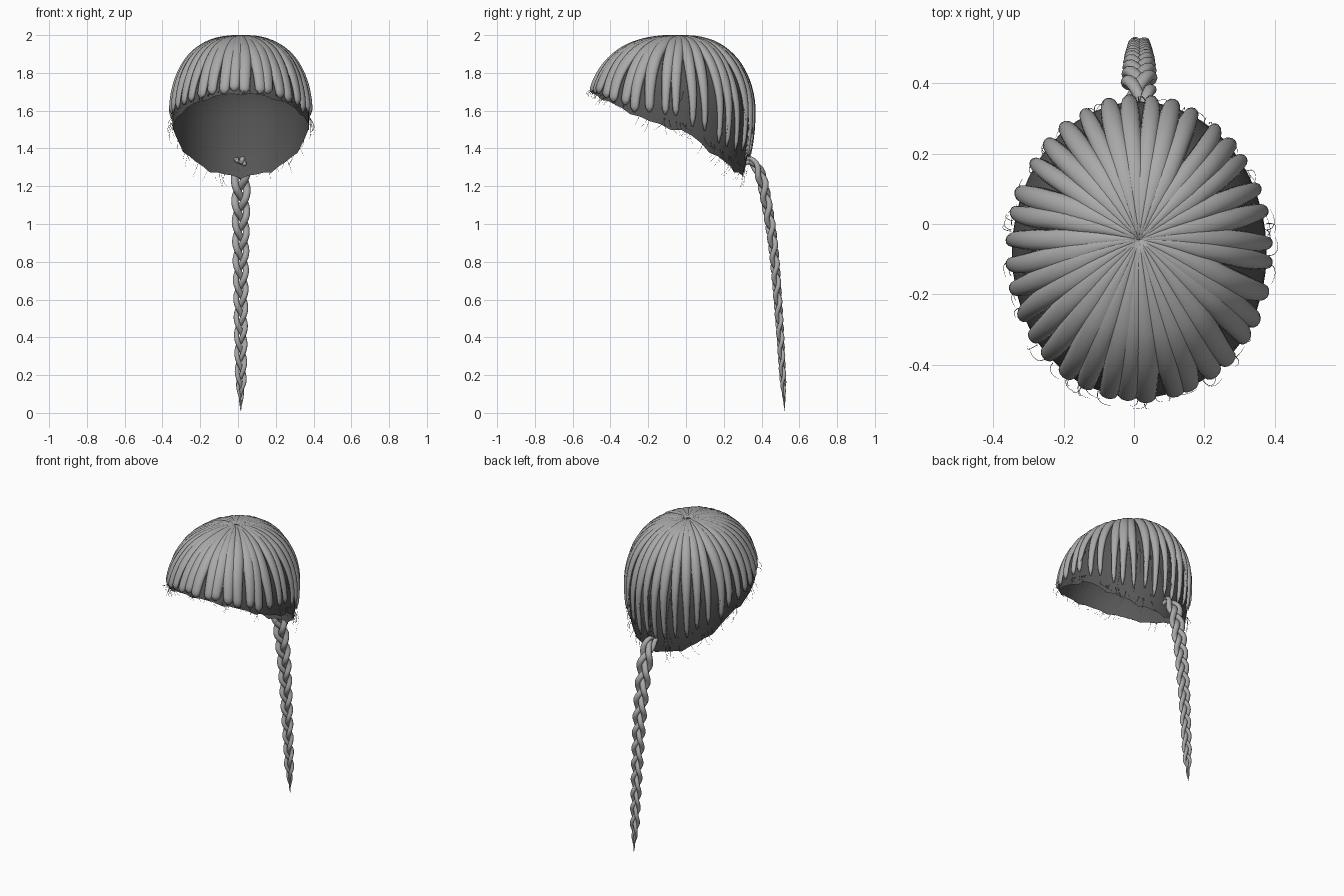
import bpy
import bmesh
import random
from math import sin, cos, pi, tau
from mathutils import Vector

random.seed(4)
cube = bpy.data.objects.get("Cube")
if cube:
    bpy.data.objects.remove(cube)


def material(name, value):
    mat = bpy.data.materials.new(name)
    mat.use_nodes = True
    colour = (value, value, value, 1)
    mat.diffuse_color = colour
    bsdf = mat.node_tree.nodes["Principled BSDF"]
    bsdf.inputs["Base Color"].default_value = colour
    bsdf.inputs["Roughness"].default_value = 0.8
    return mat


hair_grey = material("hair grey", 0.40)
scalp_grey = material("dark scalp grey", 0.095)


def finish(name, bm, mat):
    bmesh.ops.recalc_face_normals(bm, faces=bm.faces)
    for face in bm.faces:
        face.smooth = True
    mesh = bpy.data.meshes.new(name)
    bm.to_mesh(mesh)
    bm.free()
    mesh.materials.append(mat)
    obj = bpy.data.objects.new(name, mesh)
    bpy.context.collection.objects.link(obj)
    return obj


def sweep(bm, points, normals, widths, heights, sides, underside=1.0):
    """Sweep an elliptical section along a path; underside scales its lower half."""
    rings = []
    last = len(points) - 1
    for i, p in enumerate(points):
        tangent = (points[min(i + 1, last)] - points[max(i - 1, 0)]).normalized()
        across = tangent.cross(normals[i]).normalized()
        up = across.cross(tangent)
        ring = []
        for k in range(sides):
            rise = sin(tau * k / sides)
            rise *= heights[i] * (underside if rise < 0 else 1)
            ring.append(bm.verts.new(p + across * widths[i] * cos(tau * k / sides) + up * rise))
        rings.append(ring)
    for a, b in zip(rings, rings[1:]):
        for k in range(sides):
            n = (k + 1) % sides
            bm.faces.new((a[k], a[n], b[n], b[k]))
    bm.faces.new(rings[0][::-1])
    bm.faces.new(rings[-1])


# Head shape: a full-shouldered dome, longer below its widest level, cut by a sloping rim
CENTRE = Vector((0.015, -0.08, 1.58))
RX, RY, RTOP, RLOW = 0.362, 0.428, 0.408, 0.66
RIM = [(-0.52, 1.70), (-0.2, 1.54), (0.0, 1.485), (0.31, 1.24)]


def dome(phi, theta):
    c, s = cos(theta), max(sin(theta), 0) ** 0.84
    shift = 0.035 * max(c, 0) ** 4
    return CENTRE + Vector((RX * s * cos(phi), RY * s * sin(phi) + shift,
                            c * (RTOP if c > 0 else RLOW)))


def dome_normal(phi, theta):
    d = dome(phi, theta) - CENTRE
    height = RTOP if d.z > 0 else RLOW
    return Vector((d.x / RX ** 2, d.y / RY ** 2, d.z / height ** 2)).normalized()


def rim_height(y):
    for (y0, z0), (y1, z1) in zip(RIM, RIM[1:]):
        if y <= y1:
            return z0 + (z1 - z0) * max(0, (y - y0) / (y1 - y0))
    return RIM[-1][1]


def rim_theta(phi):
    low, high = 0.3, 2.4
    for _ in range(30):
        mid = (low + high) / 2
        p = dome(phi, mid)
        if p.z > rim_height(p.y):
            low = mid
        else:
            high = mid
    return low


# Scalp cap with a slightly uneven edge
bm = bmesh.new()
SEG, ROWS = 48, 20
pole = bm.verts.new(dome(0, 0))
columns = []
for j in range(SEG):
    phi = tau * j / SEG
    end = rim_theta(phi) + (0.015 if j % 4 == 0 else -0.01)
    columns.append([bm.verts.new(dome(phi, end * i / ROWS)) for i in range(1, ROWS + 1)])
for j in range(SEG):
    a, b = columns[j], columns[(j + 1) % SEG]
    bm.faces.new((pole, a[0], b[0]))
    for i in range(ROWS - 1):
        bm.faces.new((a[i], a[i + 1], b[i + 1], b[i]))
finish("scalp_cap", bm, scalp_grey)

# Combed locks fanning out from the crown, thinner towards the back
bm = bmesh.new()
LOCKS, STEPS = 36, 24
for j in range(LOCKS):
    phi0 = tau * (j + 0.5) / LOCKS + random.uniform(-0.025, 0.025)
    back = (sin(phi0) + 1) / 2
    end = rim_theta(phi0) * (0.98 - 0.06 * back + random.uniform(-0.02, 0.015))
    sway, phase = random.uniform(0.005, 0.025), random.uniform(0, tau)
    widest = 0.037 - 0.009 * back
    tip = 0.75 - 0.45 * back
    bulk = random.uniform(0.9, 1.1)
    points, normals, widths, heights = [], [], [], []
    for i in range(STEPS + 1):
        t = i / STEPS
        theta = end * t
        phi = phi0 + sway * sin(phase + 4 * t)
        radius = 0.395 * sin(theta) ** 0.84
        taper = 1 - (1 - tip) * max(0, (t - 0.55) / 0.45) ** 1.3
        rounding = 0.35 if i == STEPS else 1
        normal = dome_normal(phi, theta)
        points.append(dome(phi, theta) + normal * 0.003)
        normals.append(normal)
        widths.append(min(0.8 * tau * radius / LOCKS + 0.004, widest * bulk) * taper * rounding)
        heights.append((0.008 + 0.015 * min(1, t / 0.45)) * bulk * (0.4 + 0.6 * taper) * rounding)
    sweep(bm, points, normals, widths, heights, 12, underside=0.1)
finish("combed_locks", bm, hair_grey)

# Loose wisps curling off the rim, and fine flyaways across the back
bm = bmesh.new()
for j in range(80):
    flyaway = j % 4 == 0
    phi = random.uniform(0.1, pi - 0.1) if flyaway else random.uniform(0, tau)
    end = rim_theta(phi)
    start = end * (random.uniform(0.6, 0.75) if flyaway else 0.96)
    stop = end * (random.uniform(0.85, 1.0) if flyaway else random.uniform(1.0, 1.05))
    drift = random.uniform(-0.15, 0.15)
    lift = 0.01 if flyaway else random.uniform(0.005, 0.03)
    points, normals = [], []
    for i in range(7):
        t = i / 6
        a, th = phi + drift * t * t, start + (stop - start) * t
        n = dome_normal(a, th)
        points.append(dome(a, th) + n * (0.006 + lift * sin(pi * t * 0.7)))
        normals.append(n)
    thin = [0.0014 * (1 - 0.12 * i) for i in range(7)]
    sweep(bm, points, normals, thin, thin, 3)
finish("loose_wisps", bm, hair_grey)

# Centre line of the braid, smoothed through a few points
GUIDE = [Vector((0.015, y, z)) for y, z in
         [(0.3, 1.325), (0.34, 1.335), (0.39, 1.27), (0.425, 1.12),
          (0.463, 0.87), (0.493, 0.5), (0.523, 0.01)]]


def smooth_path(guide, steps):
    ends = [2 * guide[0] - guide[1]] + guide + [2 * guide[-1] - guide[-2]]
    path = []
    for a, b, c, d in zip(ends, ends[1:], ends[2:], ends[3:]):
        for i in range(steps):
            t = i / steps
            path.append(0.5 * (2 * b + (c - a) * t + (2 * a - 5 * b + 4 * c - d) * t ** 2
                               + (3 * b - a - 3 * c + d) * t ** 3))
    return path + [guide[-1]]


path = smooth_path(GUIDE, 36)
travel = [0.0]
for a, b in zip(path, path[1:]):
    travel.append(travel[-1] + (b - a).length)

# Three strands weaving in a flattened figure of eight
side = Vector((1, 0, 0))
for strand, label in enumerate(("first", "second", "third")):
    bm = bmesh.new()
    points, normals, radii, depths = [], [], [], []
    for i, p in enumerate(path):
        s = travel[i] / travel[-1]
        tangent = (path[min(i + 1, len(path) - 1)] - path[max(i - 1, 0)]).normalized()
        out = side.cross(tangent).normalized()
        size = min(1, 0.6 + 4 * s) * (1 - 0.5 * s) * min(1, 0.05 + (1 - s) / 0.12)
        angle = tau * (4.5 * s ** 1.12 + strand / 3)
        points.append(p + side * 0.035 * size * sin(angle) + out * 0.016 * size * sin(2 * angle))
        normals.append(out)
        radii.append(0.021 * size)
        depths.append(0.018 * size)
    sweep(bm, points, normals, radii, depths, 10)
    finish("braid_strand_" + label, bm, hair_grey)
